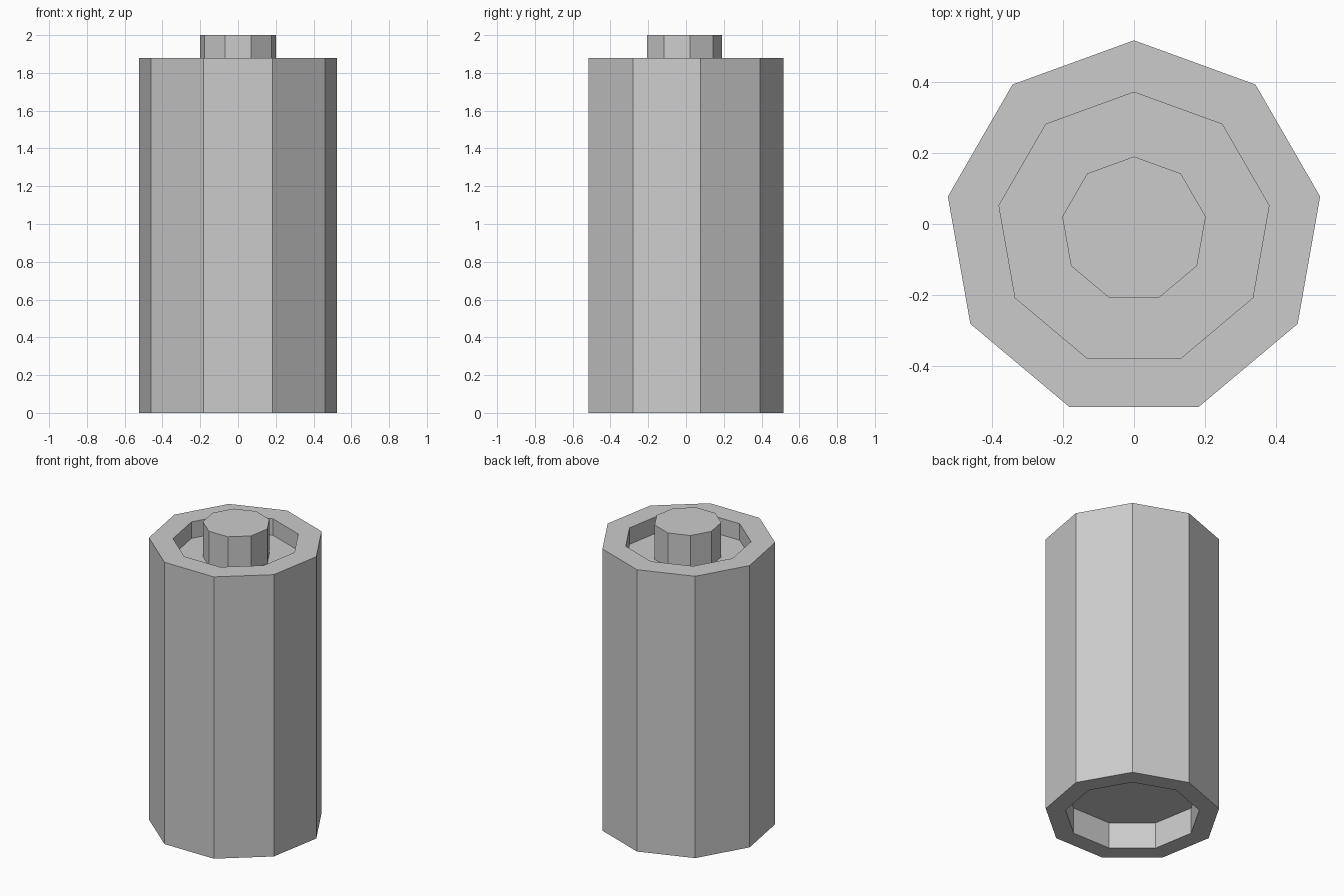
import bpy, bmesh, math

if "Cube" in bpy.data.objects:
    bpy.data.objects.remove(bpy.data.objects["Cube"])

SIDES = 9
CENTRE_Y = -0.015

grey = bpy.data.materials.new("plain grey")
grey.diffuse_color = (0.6, 0.6, 0.6, 1)
grey.use_nodes = True
grey.node_tree.nodes["Principled BSDF"].inputs["Base Color"].default_value = grey.diffuse_color


def lathe(name, profile, cap_start=False, cap_end=False):
    """Nine-sided turned part from (radius, height) pairs, one corner to the back."""
    bm = bmesh.new()
    rings = []
    for r, z in profile:
        angles = [math.pi / 2 + i * math.tau / SIDES for i in range(SIDES)]
        rings.append([bm.verts.new((r * math.cos(a), CENTRE_Y + r * math.sin(a), z))
                      for a in angles])
    for low, high in zip(rings, rings[1:]):
        for i in range(SIDES):
            j = (i + 1) % SIDES
            bm.faces.new((low[i], low[j], high[j], high[i]))
    if cap_start:
        bm.faces.new(rings[0][::-1])
    if cap_end:
        bm.faces.new(rings[-1])
    mesh = bpy.data.meshes.new(name)
    bm.to_mesh(mesh)
    bm.free()
    mesh.materials.append(grey)
    obj = bpy.data.objects.new(name, mesh)
    bpy.context.collection.objects.link(obj)
    return obj


# Case: hollow in the base, outer wall, rim, recess wall and recess floor
lathe("case", [(0.41, 0.175), (0.41, 0), (0.532, 0), (0.532, 1.88),
               (0.386, 1.88), (0.386, 1.77), (0.205, 1.77)], cap_start=True)

# Raised terminal standing on the recess floor
lathe("terminal", [(0.205, 1.77), (0.205, 2.0)], cap_end=True)
